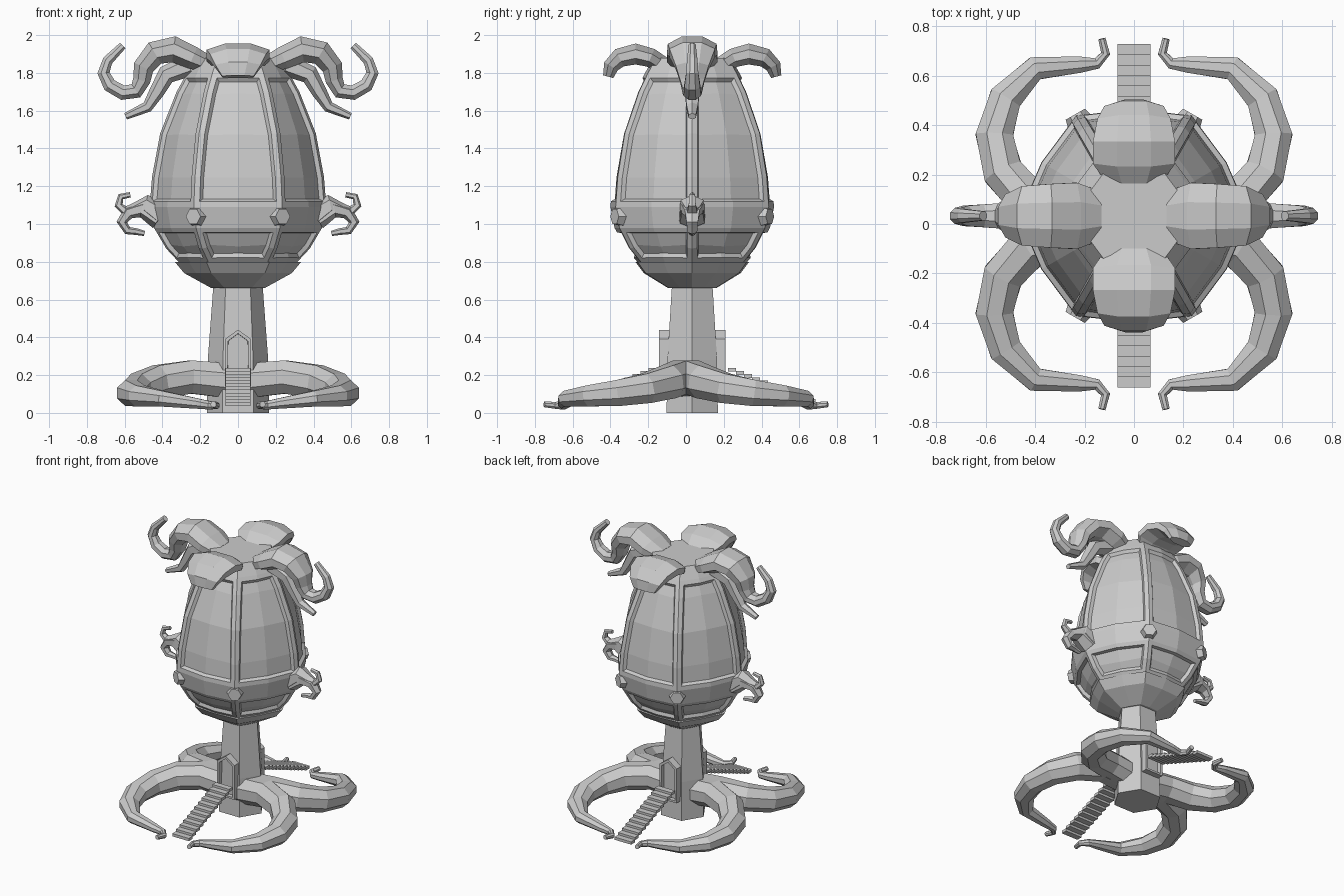
import bpy, bmesh
from math import sin, cos, pi, radians
from mathutils import Vector, Matrix

if "Cube" in bpy.data.objects:
    bpy.data.objects.remove(bpy.data.objects["Cube"])

CY = 0.033  # centre line of the tower in y


def finish(name, bm):
    bmesh.ops.recalc_face_normals(bm, faces=bm.faces[:])
    me = bpy.data.meshes.new(name)
    bm.to_mesh(me)
    bm.free()
    ob = bpy.data.objects.new(name, me)
    bpy.context.collection.objects.link(ob)
    return ob


def skin(bm, rings):
    """Join rings of points into a capped tube; returns rows of side faces."""
    vs = [[bm.verts.new(p) for p in r] for r in rings]
    n = len(vs[0])
    rows = [[bm.faces.new((a[i], a[(i + 1) % n], b[(i + 1) % n], b[i])) for i in range(n)]
            for a, b in zip(vs, vs[1:])]
    bm.faces.new(vs[0][::-1])
    bm.faces.new(vs[-1])
    return rows


def turned(prof, n, mid=1.0, ys=1.0):
    """Rings from (z, radius); odd corners are scaled by mid."""
    return [[(r * (mid if k % 2 else 1) * cos(2 * pi * k / n),
              CY + ys * r * (mid if k % 2 else 1) * sin(2 * pi * k / n), z)
             for k in range(n)] for z, r in prof]


def sweep(name, pts, radii, n=8, side=None, xf=Matrix()):
    """Tapered tentacle; radii are (half width, half thickness)."""
    pts = [Vector(p) for p in pts]
    rings = []
    for i, p in enumerate(pts):
        t = (pts[min(i + 1, len(pts) - 1)] - pts[max(i - 1, 0)]).normalized()
        s = Vector(side) if side else t.cross(Vector((0, 0, 1))).normalized()
        u = s.cross(t).normalized()
        w, h = radii[i]
        rings.append([xf @ (p + s * w * cos(2 * pi * (k + .5) / n) + u * h * sin(2 * pi * (k + .5) / n))
                      for k in range(n)])
    bm = bmesh.new()
    skin(bm, rings)
    return finish(name, bm)


def arm(name, data, deg, n=8):
    """Tentacle in a vertical plane: data rows (out, z, half width, half thickness)."""
    xf = Matrix.Translation((0, CY, 0)) @ Matrix.Rotation(radians(deg), 4, 'Z')
    sweep(name, [(r, 0, z) for r, z, w, h in data], [(w, h) for r, z, w, h in data],
          n, (0, 1, 0), xf)


# egg-shaped body with six ribs and recessed panels
bm = bmesh.new()
egg = [(.70, .2), (.80, .315), (.87, .38), (.98, .445), (1.09, .468), (1.25, .455),
       (1.48, .412), (1.70, .325), (1.80, .27), (1.88, .22)]
rows = skin(bm, turned(egg, 12, .925))
bmesh.ops.recalc_face_normals(bm, faces=bm.faces[:])
for lo, hi, rim in ((1, 3, .028), (4, 8, .03)):
    for k in range(0, 12, 2):
        panel = [f for row in rows[lo:hi] for f in row[k:k + 2]]
        bmesh.ops.inset_region(bm, faces=panel, thickness=rim, use_even_offset=True)
        bmesh.ops.inset_region(bm, faces=panel, thickness=.014, depth=-.02, use_even_offset=True)
finish("egg_body", bm)

# cup holding the egg, and the stem
bm = bmesh.new()
skin(bm, turned([(.66, .14), (.74, .285), (.80, .335)], 12, .9))
finish("cup", bm)
bm = bmesh.new()
skin(bm, turned([(0, .165), (.28, .16), (.68, .13)], 6, 1, .95))
finish("stem", bm)

# small hexagonal studs on the belt
for i, deg in enumerate((60, 120, 240, 300)):
    a = radians(deg)
    bm = bmesh.new()
    bmesh.ops.create_cone(bm, cap_ends=True, segments=6, radius1=.06, radius2=.045, depth=.06,
                          matrix=Matrix.Translation((.445 * cos(a), CY + .445 * sin(a), 1.04))
                          @ Matrix.Rotation(a, 4, 'Z') @ Matrix.Rotation(pi / 2, 4, 'Y'))
    finish(f"belt_stud_{i}", bm)

# side horns: big curl, drooping branch, small belt curls
horn = [(.15, 1.84, .11, .05), (.24, 1.88, .145, .065), (.34, 1.925, .14, .075),
        (.44, 1.905, .13, .07), (.50, 1.83, .095, .06), (.51, 1.76, .07, .05),
        (.54, 1.705, .055, .045), (.61, 1.695, .05, .042), (.68, 1.735, .045, .04),
        (.712, 1.80, .035, .035), (.69, 1.865, .03, .03), (.61, 1.945, .02, .022)]
branch = [(.26, 1.84, .06, .06), (.38, 1.79, .055, .05), (.43, 1.70, .045, .04),
          (.48, 1.62, .035, .03), (.595, 1.57, .022, .018)]
curl_up = [(.40, 1.04, .08, .07), (.49, 1.10, .07, .055), (.55, 1.075, .045, .035),
           (.60, 1.07, .03, .025), (.632, 1.10, .022, .022), (.62, 1.145, .018, .018),
           (.57, 1.155, .014, .014)]
curl_down = [(.42, 1.03, .075, .06), (.51, 1.08, .065, .045), (.58, 1.06, .045, .035),
             (.615, 1.01, .035, .028), (.585, .965, .03, .022), (.54, .96, .022, .018),
             (.495, .95, .016, .014)]
for deg, s in ((0, "right"), (180, "left")):
    arm("horn_" + s, horn, deg)
    arm("horn_branch_" + s, branch, deg, 6)
    arm("belt_curl_up_" + s, curl_up, deg, 6)
    arm("belt_curl_down_" + s, curl_down, deg, 6)

# front and back petals curling over the rim
petal = [(.14, 1.83, .12, .05), (.22, 1.88, .18, .055), (.30, 1.90, .18, .06),
         (.385, 1.88, .16, .055), (.43, 1.835, .13, .045), (.445, 1.78, .09, .03)]
arm("petal_back", petal, 90)
arm("petal_front", petal, -90)

# four curling feet, mirrored over both axes
path = [(.04, .02, .17), (.25, .03, .19), (.42, .09, .165), (.53, .21, .13), (.565, .36, .105),
        (.52, .51, .09), (.40, .63, .075), (.22, .645, .05), (.15, .65, .04),
        (.115, .69, .04), (.13, .75, .045)]
size = [(.1, .1), (.1, .095), (.095, .095), (.088, .085), (.082, .075),
        (.072, .06), (.052, .045), (.036, .03), (.024, .024), (.02, .02), (.016, .016)]
for sx in (1, -1):
    for sy in (1, -1):
        sweep(f"foot_{'right' if sx > 0 else 'left'}_{'back' if sy > 0 else 'front'}",
              path, size, 8, None, Matrix.Diagonal((sx, sy, 1, 1)))

# doorway and stairs on the front and back
for s, label in ((-1, "front"), (1, "back")):
    bm = bmesh.new()
    gable = [(-.07, .14), (.07, .14), (.07, .39), (0, .44), (-.07, .39)]
    skin(bm, [[(x, CY + s * d, z) for x, z in gable] for d in (.08, .175)])
    bmesh.ops.recalc_face_normals(bm, faces=bm.faces[:])
    face = [f for f in bm.faces if f.normal.y * s > .9]
    bmesh.ops.inset_region(bm, faces=face, thickness=.02)
    bmesh.ops.inset_region(bm, faces=face, thickness=.001, depth=-.03)
    finish("doorway_" + label, bm)
    bm = bmesh.new()
    steps = 12
    for i in range(steps):
        y = .19 + (i + .5) * .505 / steps
        bmesh.ops.create_cube(bm, size=1, matrix=Matrix.Translation(
            (0, CY + s * y, .228 - i * .0165)) @ Matrix.Diagonal((.134, .0425, .02, 1)))
    finish("stairs_" + label, bm)
